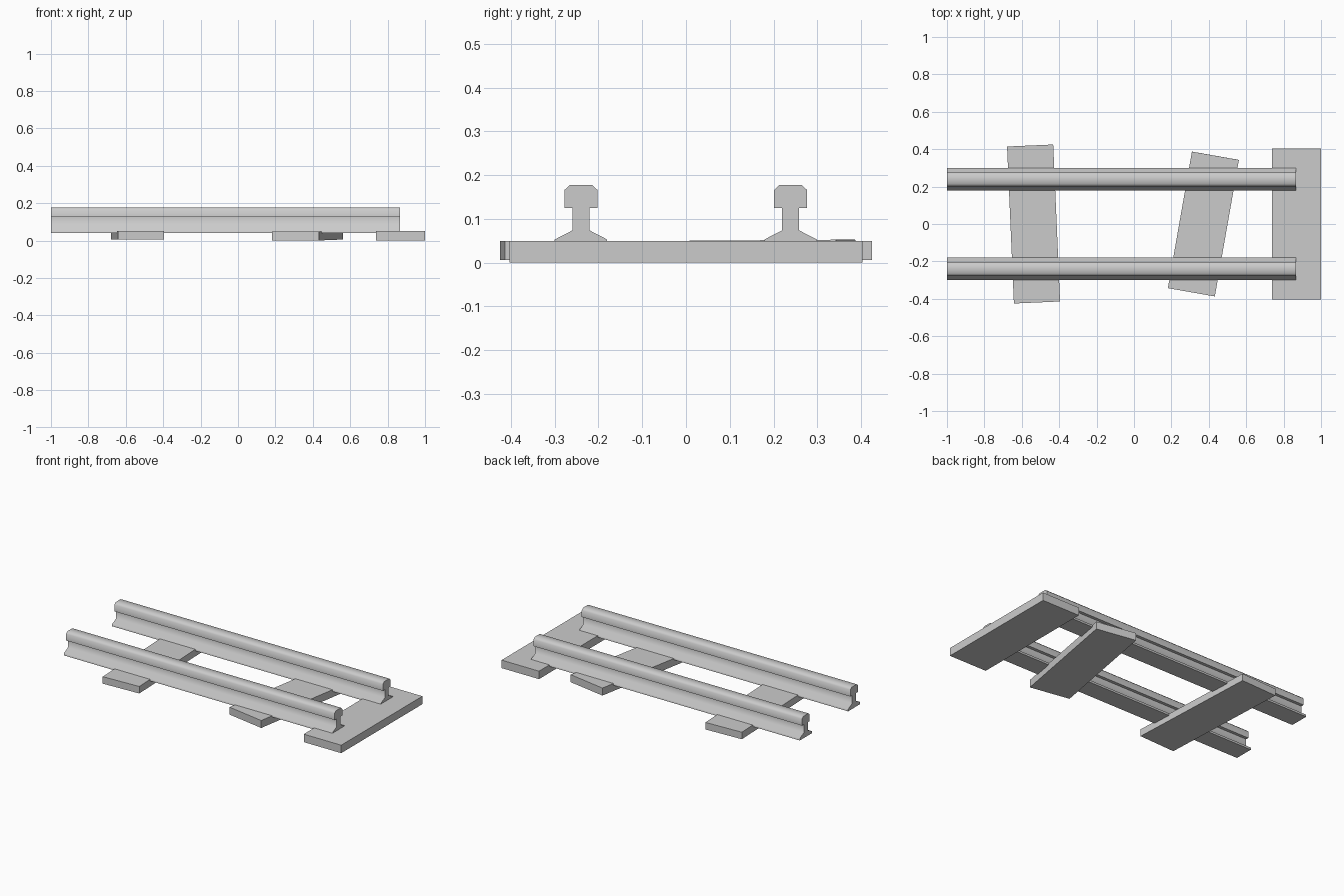
import bpy, bmesh
from math import radians

cube = bpy.data.objects.get("Cube")
if cube:
    bpy.data.objects.remove(cube, do_unlink=True)

grey = bpy.data.materials.new("plain_grey")
grey.use_nodes = True
grey.diffuse_color = (0.6, 0.6, 0.6, 1)
bsdf = next(n for n in grey.node_tree.nodes if n.type == 'BSDF_PRINCIPLED')
bsdf.inputs["Base Color"].default_value = (0.6, 0.6, 0.6, 1)


def add_object(name, bm):
    bmesh.ops.recalc_face_normals(bm, faces=bm.faces)
    mesh = bpy.data.meshes.new(name)
    bm.to_mesh(mesh)
    bm.free()
    mesh.materials.append(grey)
    obj = bpy.data.objects.new(name, mesh)
    bpy.context.collection.objects.link(obj)
    return obj


# Rails: half cross-section (offset, height), mirrored and extruded along x
HALF = [(0.06, 0.04), (0.06, 0.053), (0.0195, 0.074), (0.0195, 0.125),
        (0.038, 0.125), (0.038, 0.166), (0.025, 0.178)]
PROFILE = HALF + [(-y, z) for y, z in reversed(HALF)]
RAIL_START, RAIL_END = -1.0, 0.866


def rail(name, y0):
    bm = bmesh.new()
    face = bm.faces.new([bm.verts.new((RAIL_START, y0 + y, z)) for y, z in PROFILE])
    ext = bmesh.ops.extrude_face_region(bm, geom=[face], use_keep_orig=True)
    moved = [g for g in ext["geom"] if isinstance(g, bmesh.types.BMVert)]
    bmesh.ops.translate(bm, verts=moved, vec=(RAIL_END - RAIL_START, 0, 0))
    obj = add_object(name, bm)
    bpy.ops.object.select_all(action='DESELECT')
    obj.select_set(True)
    bpy.context.view_layer.objects.active = obj
    bpy.ops.object.shade_smooth_by_angle(angle=radians(70))


rail("front_rail", -0.24)
rail("back_rail", 0.239)


# Sleepers: flat planks, two of them laid askew
def sleeper(name, x, width, length, bottom, top, turn=0, tilt=0):
    bm = bmesh.new()
    bmesh.ops.create_cube(bm, size=1)
    bmesh.ops.scale(bm, vec=(width, length, top - bottom), verts=bm.verts)
    obj = add_object(name, bm)
    obj.location = (x, 0, (bottom + top) / 2)
    obj.rotation_euler = (radians(tilt), 0, radians(turn))


sleeper("right_sleeper", -0.537, 0.247, 0.84, 0.006, 0.05, turn=2.5)
sleeper("middle_sleeper", 0.371, 0.255, 0.741, 0.003, 0.05, turn=-10, tilt=0.4)
sleeper("left_sleeper", 0.869, 0.26, 0.806, 0.0, 0.05)
